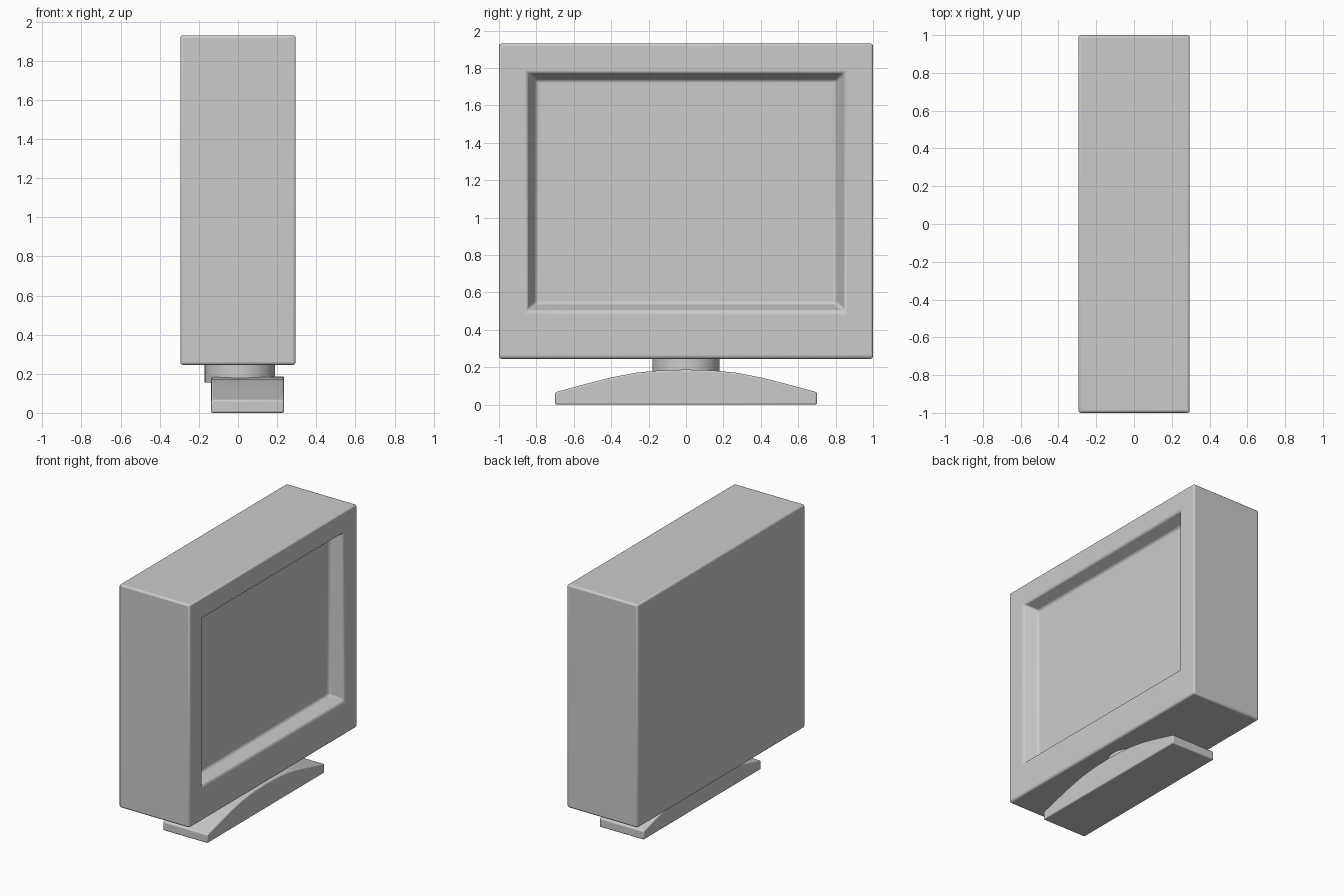
import bpy, bmesh
from mathutils import Vector

if "Cube" in bpy.data.objects:
    bpy.data.objects.remove(bpy.data.objects["Cube"])


def add_object(name, bm, bevel=0.0):
    bmesh.ops.recalc_face_normals(bm, faces=bm.faces)
    mesh = bpy.data.meshes.new(name)
    bm.to_mesh(mesh)
    bm.free()
    obj = bpy.data.objects.new(name, mesh)
    bpy.context.collection.objects.link(obj)
    bpy.ops.object.select_all(action='DESELECT')
    bpy.context.view_layer.objects.active = obj
    obj.select_set(True)
    bpy.ops.object.shade_smooth_by_angle(angle=0.6)
    if bevel:
        mod = obj.modifiers.new("soft_edges", 'BEVEL')
        mod.width = bevel
        mod.segments = 3
        mod.limit_method = 'ANGLE'
        mod.angle_limit = 0.6
    return obj


def place_ring(face, x, half_y, z0, z1):
    """Move a screen face's corners to a rectangle at depth x."""
    mid = face.calc_center_median()
    for v in face.verts:
        v.co = Vector((x, half_y if v.co.y > mid.y else -half_y,
                       z1 if v.co.z > mid.z else z0))


# Monitor housing with a sloped, recessed screen on the +x side
bm = bmesh.new()
bmesh.ops.create_cube(bm, size=1)
bmesh.ops.scale(bm, vec=(0.59, 2.0, 1.685), verts=bm.verts)
bmesh.ops.translate(bm, vec=(0, 0, 1.0875), verts=bm.verts)
screen = max(bm.faces, key=lambda f: f.calc_center_median().x)
for ring in ((0.295, 0.85, 0.50, 1.775), (0.195, 0.80, 0.54, 1.735)):
    bmesh.ops.inset_region(bm, faces=[screen], thickness=0.02)
    place_ring(screen, *ring)
add_object("monitor_housing", bm, 0.014)

# Round neck between housing and foot
bm = bmesh.new()
bmesh.ops.create_cone(bm, cap_ends=True, segments=48,
                      radius1=0.18, radius2=0.18, depth=0.12)
bmesh.ops.translate(bm, vec=(0.01, 0, 0.215), verts=bm.verts)
add_object("neck", bm)

# Arched foot: a half profile mirrored about y = 0 and extruded along x
half = [(0.70, 0.0), (0.70, 0.066), (0.53, 0.112), (0.40, 0.145),
        (0.27, 0.170), (0.14, 0.183)]
profile = half + [(0, 0.187)] + [(-y, z) for y, z in reversed(half)]
bm = bmesh.new()
face = bm.faces.new([bm.verts.new((-0.137, y, z)) for y, z in profile])
side = bmesh.ops.extrude_face_region(bm, geom=[face])
bmesh.ops.translate(bm, vec=(0.372, 0, 0),
                    verts=[g for g in side["geom"] if isinstance(g, bmesh.types.BMVert)])
add_object("foot", bm, 0.009)
